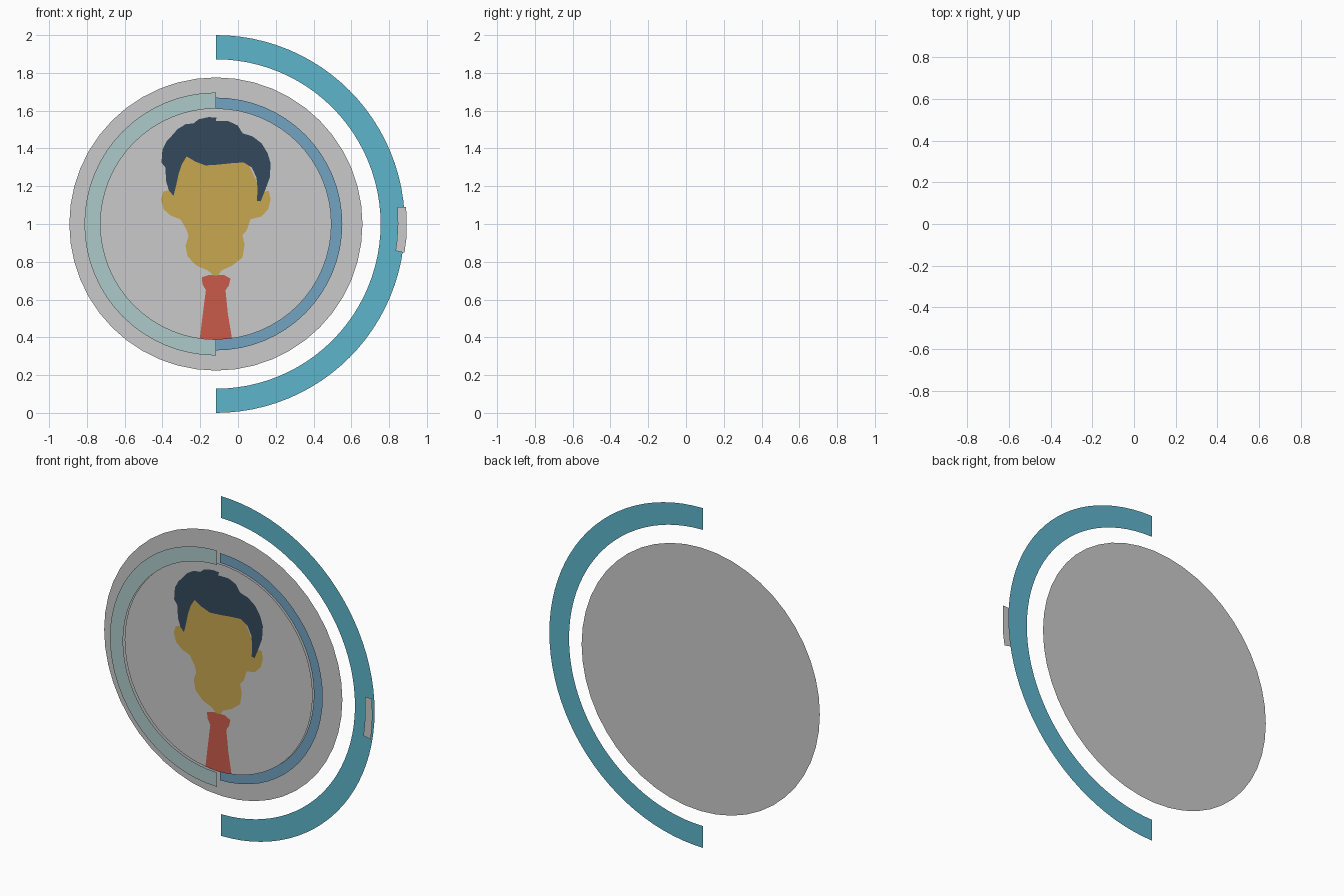
import bpy, bmesh, math

CX, CZ = -0.117, 1.0      # common centre of all the discs and rings


def material(name, r, g, b):
    def lin(c):
        c /= 255
        return c / 12.92 if c <= 0.04045 else ((c + 0.055) / 1.055) ** 2.4
    m = bpy.data.materials.new(name)
    m.diffuse_color = (lin(r), lin(g), lin(b), 1)
    return m


GREY = material("light grey", 202, 202, 202)
TEAL = material("teal", 95, 181, 204)
BLUE = material("steel blue", 114, 163, 194)
PALE = material("pale teal", 174, 202, 202)
HAIR = material("dark slate", 52, 73, 92)
SKIN = material("tan", 201, 167, 81)
RED = material("red", 202, 91, 75)


def sheet(name, faces, y, mat):
    """Flat sheet facing the front (-y); faces are loops of (x, z) points."""
    bm = bmesh.new()
    for loop in faces:
        area = sum(a[0] * b[1] - b[0] * a[1] for a, b in zip(loop, loop[1:] + loop[:1]))
        if area < 0:
            loop = loop[::-1]
        bm.faces.new([bm.verts.new((x, y, z)) for x, z in loop])
    bmesh.ops.remove_doubles(bm, verts=bm.verts, dist=1e-5)
    me = bpy.data.meshes.new(name)
    bm.to_mesh(me)
    bm.free()
    me.materials.append(mat)
    ob = bpy.data.objects.new(name, me)
    bpy.context.collection.objects.link(ob)
    return ob


def polar(r, deg):
    a = math.radians(deg)
    return (CX + r * math.cos(a), CZ + r * math.sin(a))


def disc(name, r, y, mat, n=48):
    return sheet(name, [[polar(r, 360 * i / n) for i in range(n)]], y, mat)


def arc_band(name, r0, r1, a0, a1, y, mat, n=32):
    st = [a0 + (a1 - a0) * i / n for i in range(n + 1)]
    return sheet(name, [[polar(r0, a), polar(r1, a), polar(r1, b), polar(r0, b)]
                        for a, b in zip(st, st[1:])], y, mat)


def cutout(name, pts, y, mat):
    """Outline traced on the front grid, in hundredths of a unit."""
    return sheet(name, [[(x / 100, z / 100) for x, z in pts]], y, mat)


# Discs and half rings, from back to front
disc("back_disc", 0.776, 0.03, GREY)
arc_band("outer_half_ring", 0.872, 1.0, -90, 90, 0.01, TEAL, 48)
arc_band("inner_right_half_ring", 0.612, 0.669, -90, 90, 0.0, BLUE)
disc("portrait_disc", 0.612, -0.013, GREY, 64)
arc_band("inner_left_half_ring", 0.611, 0.696, 90, 270, -0.03, PALE)

# Small plate on the outer ring
cutout("ring_tab", [(84.4, 109), (89, 109), (89.3, 100), (89.1, 92), (88.1, 84.8),
                    (83.4, 85.8), (84.2, 92), (84.6, 100)], -0.025, GREY)

# Portrait: head with ears, hair and tie
cutout("head", [
    (-28, 139), (3, 137), (12.5, 117), (16.3, 117.5), (17.3, 113), (16, 108),
    (12.5, 104), (6.6, 102.5), (4.8, 97), (2.4, 94), (3.5, 89), (2.4, 82.3),
    (-3, 78), (-8.7, 75.4), (-10.6, 72.8), (-13, 72.8), (-16, 75.4), (-22, 78),
    (-26.7, 82.8), (-27.8, 88.6), (-26.2, 93.4), (-27.2, 97), (-30.4, 102.4),
    (-35.7, 104.5), (-39.3, 107.7), (-40.8, 113), (-39.5, 117.2), (-35.5, 118)],
    -0.0145, SKIN)
cutout("hair", [
    (-34.1, 115), (-36.5, 117.5), (-38, 122.5), (-38.5, 130), (-40.5, 132.5),
    (-40, 139.5), (-37.8, 143.8), (-35.7, 146), (-32, 150.2), (-27.8, 152.8),
    (-23.5, 153.3), (-20.9, 155.4), (-15.6, 156.6), (-11.3, 156.3), (-11.8, 154.4),
    (-5, 154.4), (-0.2, 152.2), (2.5, 148), (7.7, 146.4), (12.5, 142.7),
    (15.7, 137.4), (17.3, 132), (16.8, 124.5), (14.5, 118.3), (12, 112),
    (10, 112.3), (10.4, 118.5), (9.8, 124.7), (7.2, 130), (3, 132.6),
    (-3.4, 132.2), (-10.8, 131.4), (-17.2, 131), (-22.5, 133), (-27.2, 135.8),
    (-29.8, 131.5), (-31.5, 126.2), (-33, 119.3)], -0.016, HAIR)
cutout("tie", [
    (-19.2, 71.8), (-15.5, 73), (-7.5, 73), (-4, 71.2), (-4.8, 67.5), (-6.6, 65),
    (-5.3, 52), (-3.2, 39.5), (-7.5, 39), (-11.9, 38.8), (-16, 39), (-20.2, 39.6),
    (-18.3, 55), (-17, 65), (-18.8, 68)], -0.0145, RED)
